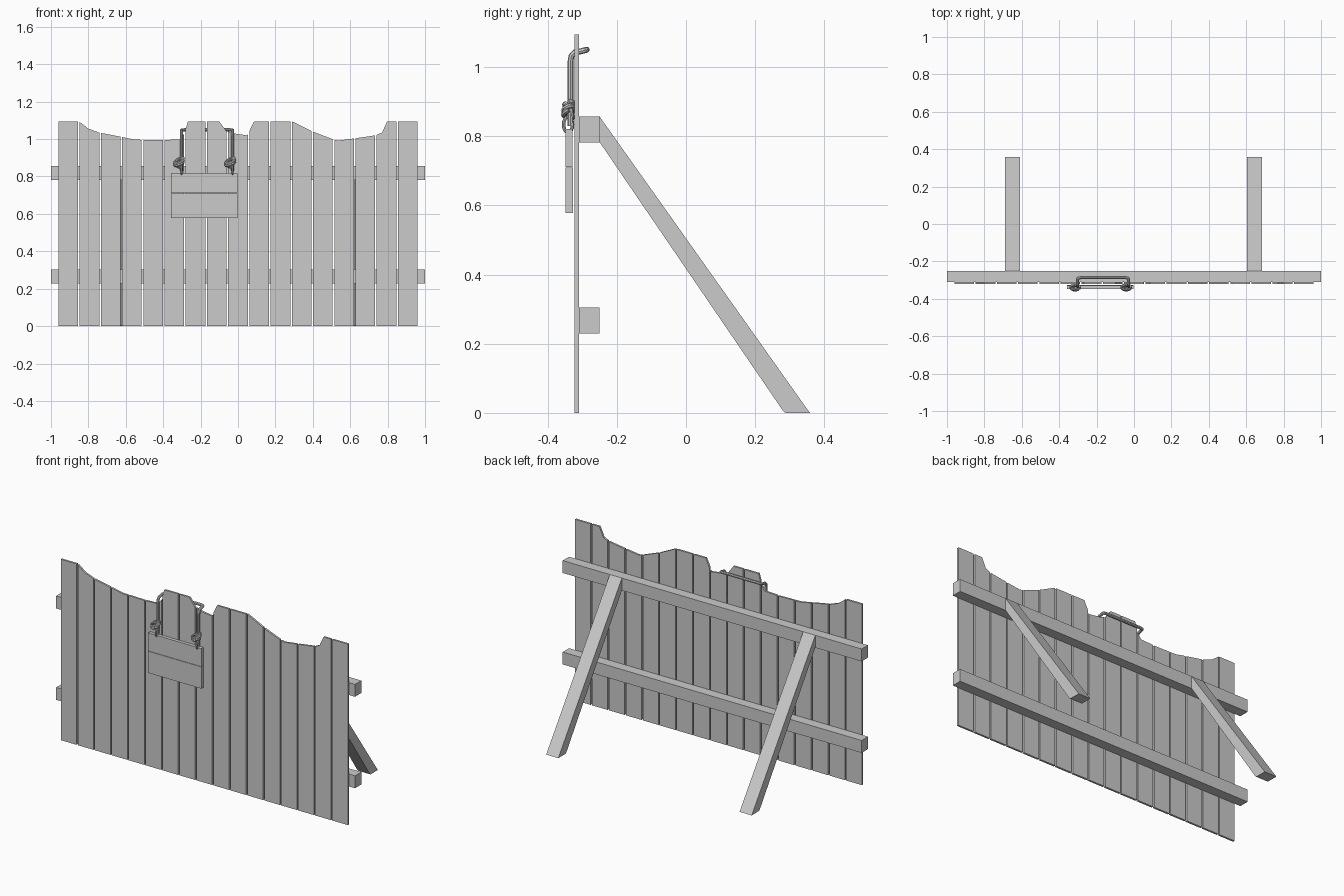
import bpy, bmesh
from math import sin, cos, pi

if "Cube" in bpy.data.objects:
    bpy.data.objects.remove(bpy.data.objects["Cube"])


def prism(name, pts, to3d, a, b):
    """Extrude a flat polygon from depth a to depth b."""
    bm = bmesh.new()
    va = [bm.verts.new(to3d(p, q, a)) for p, q in pts]
    vb = [bm.verts.new(to3d(p, q, b)) for p, q in pts]
    n = len(pts)
    bm.faces.new(va)
    bm.faces.new(vb[::-1])
    for i in range(n):
        j = (i + 1) % n
        bm.faces.new((va[i], vb[i], vb[j], va[j]))
    bmesh.ops.recalc_face_normals(bm, faces=bm.faces)
    me = bpy.data.meshes.new(name)
    bm.to_mesh(me)
    bm.free()
    ob = bpy.data.objects.new(name, me)
    bpy.context.collection.objects.link(ob)
    return ob


def front(x, z, y):
    return (x, y, z)


def side(y, z, x):
    return (x, y, z)


def box(name, x0, x1, y0, y1, z0, z1):
    return prism(name, [(x0, z0), (x1, z0), (x1, z1), (x0, z1)], front, y0, y1)


def rope(name, pts, r, cyclic=False):
    cu = bpy.data.curves.new(name, 'CURVE')
    cu.dimensions = '3D'
    cu.bevel_depth = r
    cu.bevel_resolution = 2
    cu.use_fill_caps = True
    sp = cu.splines.new('POLY')
    sp.points.add(len(pts) - 1)
    for p, c in zip(sp.points, pts):
        p.co = (*c, 1)
    sp.use_cyclic_u = cyclic
    ob = bpy.data.objects.new(name, cu)
    bpy.context.collection.objects.link(ob)
    bpy.ops.object.select_all(action='DESELECT')
    ob.select_set(True)
    bpy.context.view_layer.objects.active = ob
    bpy.ops.object.convert(target='MESH')
    bpy.ops.object.shade_smooth_by_angle()


# Broken top edge of the fence
TOP = [(-.97, 1.094), (-.85, 1.094), (-.80, 1.056), (-.743, 1.035), (-.63, 1.013),
       (-.55, .997), (-.41, .994), (-.31, .999), (-.287, 1.03), (-.268, 1.094),
       (-.10, 1.094), (-.064, 1.045), (-.02, 1.03), (.05, 1.02), (.085, 1.094),
       (.29, 1.094), (.40, 1.04), (.51, .998), (.535, .992), (.62, 1.003),
       (.735, 1.02), (.77, 1.035), (.797, 1.094), (.97, 1.094)]


def top_z(x):
    for (xa, za), (xb, zb) in zip(TOP, TOP[1:]):
        if xa <= x <= xb:
            return za + (zb - za) * (x - xa) / (xb - xa)


# Seventeen upright boards cut to the top edge
W, N = 0.105, 17
for i in range(N):
    x0 = -0.96 + i * (1.92 - W) / (N - 1)
    x1 = x0 + W
    edge = [(x0, top_z(x0))] + [p for p in TOP if x0 < p[0] < x1] + [(x1, top_z(x1))]
    prism("fence_board", [(x1, 0), (x0, 0)] + edge, front, -0.322, -0.310)

# Rails behind the boards
for z in (0.229, 0.782):
    box("rail", -1, 1, -0.31, -0.25, z, z + 0.075)

# Slanted braces
for x in (-0.69, 0.604):
    prism("brace", [(-.25, .857), (.358, 0), (.288, 0), (.281, .005), (-.25, .783)],
          side, x, x + 0.081)

# Hanging sign made of two planks
box("sign_upper_plank", -0.358, -0.002, -0.348, -0.328, 0.711, 0.82)
box("sign_lower_plank", -0.358, -0.002, -0.348, -0.326, 0.578, 0.709)

# Rope draped over the fence
XL, XR, YF = -0.302, -0.029, -0.334
arm = [(YF, .83), (YF, 1.015), (-.331, 1.032), (-.322, 1.042), (-.305, 1.045), (-.294, 1.048)]
left = [(XL, y, z) for y, z in arm] + [(XL + .004, -.289, 1.049), (XL + .016, -.287, 1.05)]
right = [(XL + XR - x, y, z) for x, y, z in reversed(left)]
rope("hanging_rope", left + right, 0.0085)

# Knots and small loops into the sign
for x in (XL, XR):
    cx = x - 0.013
    coil = []
    for k in range(33):
        t = k / 16 * 2 * pi
        coil.append((cx + .023 * cos(t), -.339 + .014 * sin(t),
                     .888 - .022 * k / 32 + .012 * sin(t + 1)))
    rope("rope_knot", coil, 0.008)
    rope("knot_cross_loop",
         [(cx + .016 * cos(k * pi / 8), -.340 + .011 * cos(k * pi / 8 + 1),
           .872 + .022 * sin(k * pi / 8)) for k in range(16)], 0.007, True)
    rope("sign_loop",
         [(x, -.341 + .013 * cos(k * pi / 8), .833 + .022 * sin(k * pi / 8))
          for k in range(16)], 0.005, True)
